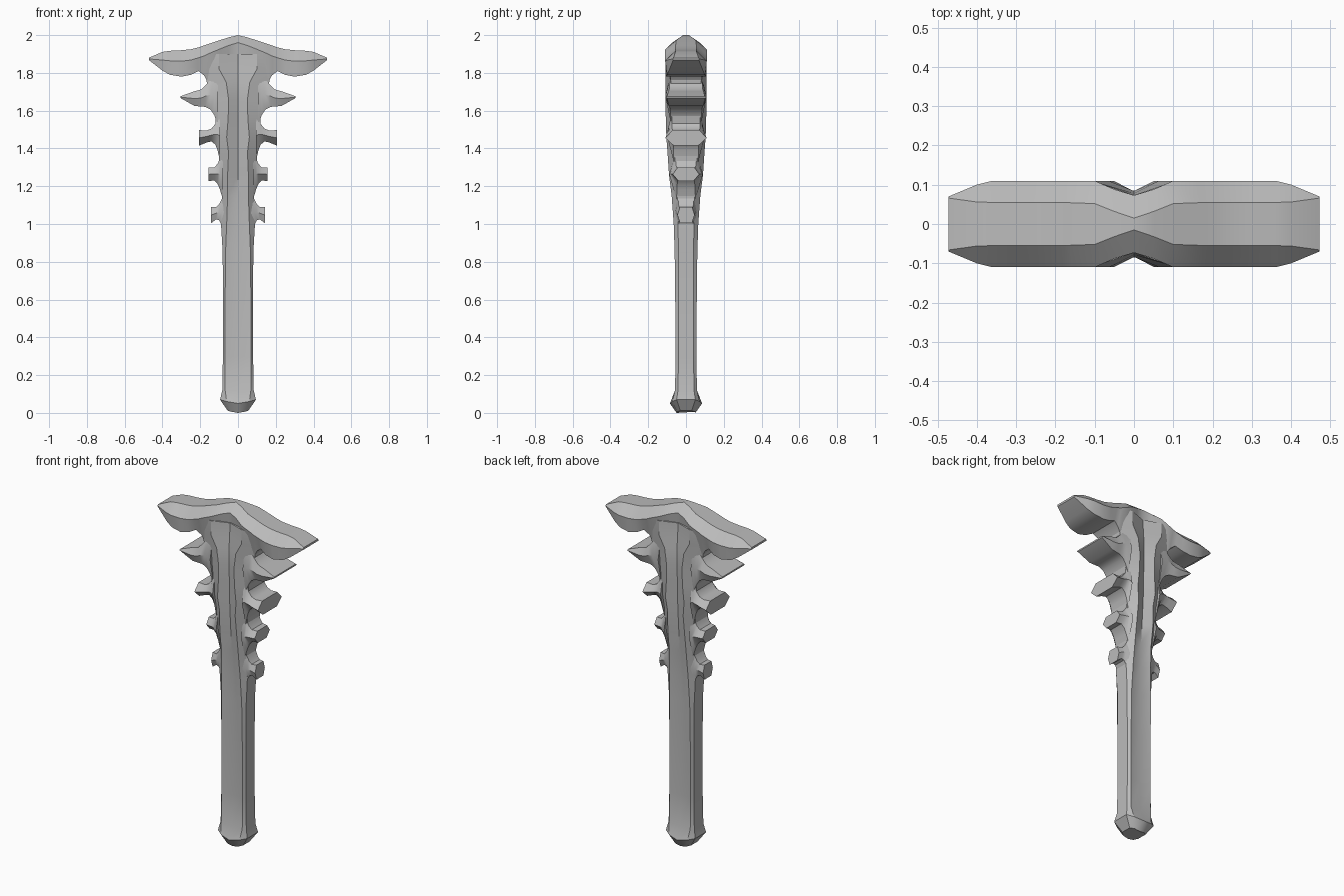
import bpy
import bmesh
import math

cube = bpy.data.objects.get("Cube")
if cube:
    bpy.data.objects.remove(cube, do_unlink=True)

# One plain grey for the whole piece
grey = bpy.data.materials.new("plain grey")
grey.use_nodes = True
COLOUR = (0.5, 0.5, 0.5, 1)
grey.diffuse_color = COLOUR
grey.node_tree.nodes["Principled BSDF"].inputs["Base Color"].default_value = COLOUR


def loft(name, rings, angle=32):
    """Skin a row of matching closed rings and cap both ends."""
    bm = bmesh.new()
    loops = [[bm.verts.new(p) for p in ring] for ring in rings]
    count = len(loops[0])
    for a, b in zip(loops, loops[1:]):
        for i in range(count):
            j = (i + 1) % count
            bm.faces.new((a[i], a[j], b[j], b[i]))
    bm.faces.new(loops[0])
    bm.faces.new(loops[-1])
    bmesh.ops.recalc_face_normals(bm, faces=bm.faces)
    mesh = bpy.data.meshes.new(name)
    bm.to_mesh(mesh)
    bm.free()
    obj = bpy.data.objects.new(name, mesh)
    bpy.context.collection.objects.link(obj)
    mesh.materials.append(grey)
    bpy.ops.object.select_all(action="DESELECT")
    obj.select_set(True)
    bpy.context.view_layer.objects.active = obj
    bpy.ops.object.shade_smooth_by_angle(angle=math.radians(angle))
    return obj


def shaft_ring(z, side_x, side_y, ridge_x, ridge_y, groove_y, lift=0):
    """Ten-sided section, grooved front and back; lift raises the sides."""
    quarter = [(side_x, side_y, z + lift), (ridge_x, ridge_y, z + lift / 2)]
    right = quarter + [(0, groove_y, z)]
    left = [(-x, y, h) for x, y, h in reversed(quarter)]
    back = right + left
    front = [(x, -y, h) for x, y, h in reversed(back)]
    return back + front


# Shaft with flared foot: height, side x and y, ridge x and y, groove y, lift
SHAFT = [
    (0, .055, .03, .035, .048, .05, .012),
    (.05, .095, .05, .06, .072, .085, .02),
    (.12, .083, .042, .068, .058, .055),
    (.3, .08, .04, .068, .055, .046),
    (.6, .08, .04, .068, .057, .046),
    (.85, .081, .04, .066, .06, .048),
    (1, .09, .042, .06, .065, .05),
    (1.15, .085, .045, .055, .076, .058),
    (1.26, .1, .052, .055, .09, .066),
    (1.38, .102, .06, .05, .098, .074),
    (1.46, .115, .068, .06, .104, .078),
    (1.56, .12, .075, .052, .107, .08),
    (1.66, .15, .078, .05, .109, .083),
    (1.75, .165, .08, .062, .109, .084),
    (1.82, .175, .085, .1, .109, .078),
    (1.9, .15, .1, .1, .108, .073),
]
loft("shaft", [shaft_ring(*row) for row in SHAFT])


def prong_ring(x, low, mid, high, y_low, y_mid, y_high):
    """Six-sided section across a prong at distance x from the middle."""
    back = [(x, y_low, low), (x, y_mid, mid), (x, y_high, high)]
    return back + [(px, -py, pz) for px, py, pz in reversed(back)]


def prong(name, outline, root, tip):
    """Prong on each side; depths blend from root to tip (low, mid, high)."""
    first, last = outline[0][0], outline[-1][0]
    for label, sign in (("left", 1), ("right", -1)):
        rings = []
        for x, low, high in outline:
            t = (x - first) / (last - first)
            depths = [a + (b - a) * t for a, b in zip(root, tip)]
            rings.append(prong_ring(sign * x, low, (low + high) / 2, high, *depths))
        loft(label + "_" + name, rings, 35)


# Prongs from the lowest up: distance, underside and upper side heights
prong("lowest_prong",
      [(.07, .95, 1.17), (.085, .99, 1.135), (.1, 1.02, 1.105),
       (.115, 1.025, 1.09), (.142, 1.005, 1.09)],
      (.04, .058, .045), (.032, .045, .032))
prong("lower_prong",
      [(.08, 1.13, 1.39), (.095, 1.18, 1.35), (.107, 1.21, 1.32),
       (.125, 1.23, 1.3), (.157, 1.228, 1.298)],
      (.05, .088, .058), (.04, .07, .045))
prong("middle_prong",
      [(.095, 1.33, 1.6), (.108, 1.39, 1.56), (.12, 1.42, 1.53),
       (.14, 1.437, 1.505), (.165, 1.432, 1.495), (.206, 1.415, 1.497)],
      (.065, .1, .075), (.065, .11, .07))
prong("upper_prong",
      [(.105, 1.53, 1.81), (.125, 1.575, 1.785), (.145, 1.605, 1.765),
       (.172, 1.62, 1.735), (.195, 1.622, 1.712), (.23, 1.625, 1.703),
       (.305, 1.667, 1.676)],
      (.08, .108, .08), (.1, .108, .1))

# Broad winged cap: distance, low, edge and top heights, low, edge and top depths
WING = [
    (0, 1.82, 1.96, 2, .06, .073, .015),
    (.05, 1.82, 1.945, 1.988, .07, .088, .032),
    (.1, 1.78, 1.925, 1.972, .075, .11, .052),
    (.16, 1.75, 1.9, 1.952, .08, .11, .054),
    (.18, 1.787, 1.89, 1.945, .082, .11, .055),
    (.21, 1.81, 1.88, 1.935, .09, .11, .055),
    (.25, 1.79, 1.868, 1.925, .1, .11, .055),
    (.3, 1.78, 1.862, 1.92, .105, .11, .055),
    (.36, 1.79, 1.864, 1.917, .1, .11, .055),
    (.4, 1.812, 1.868, 1.911, .09, .1, .056),
    (.472, 1.868, 1.874, 1.88, .068, .07, .066),
]
mirrored = [(-row[0],) + row[1:] for row in reversed(WING[1:])]
loft("winged_cap", [prong_ring(*row) for row in mirrored + WING])
